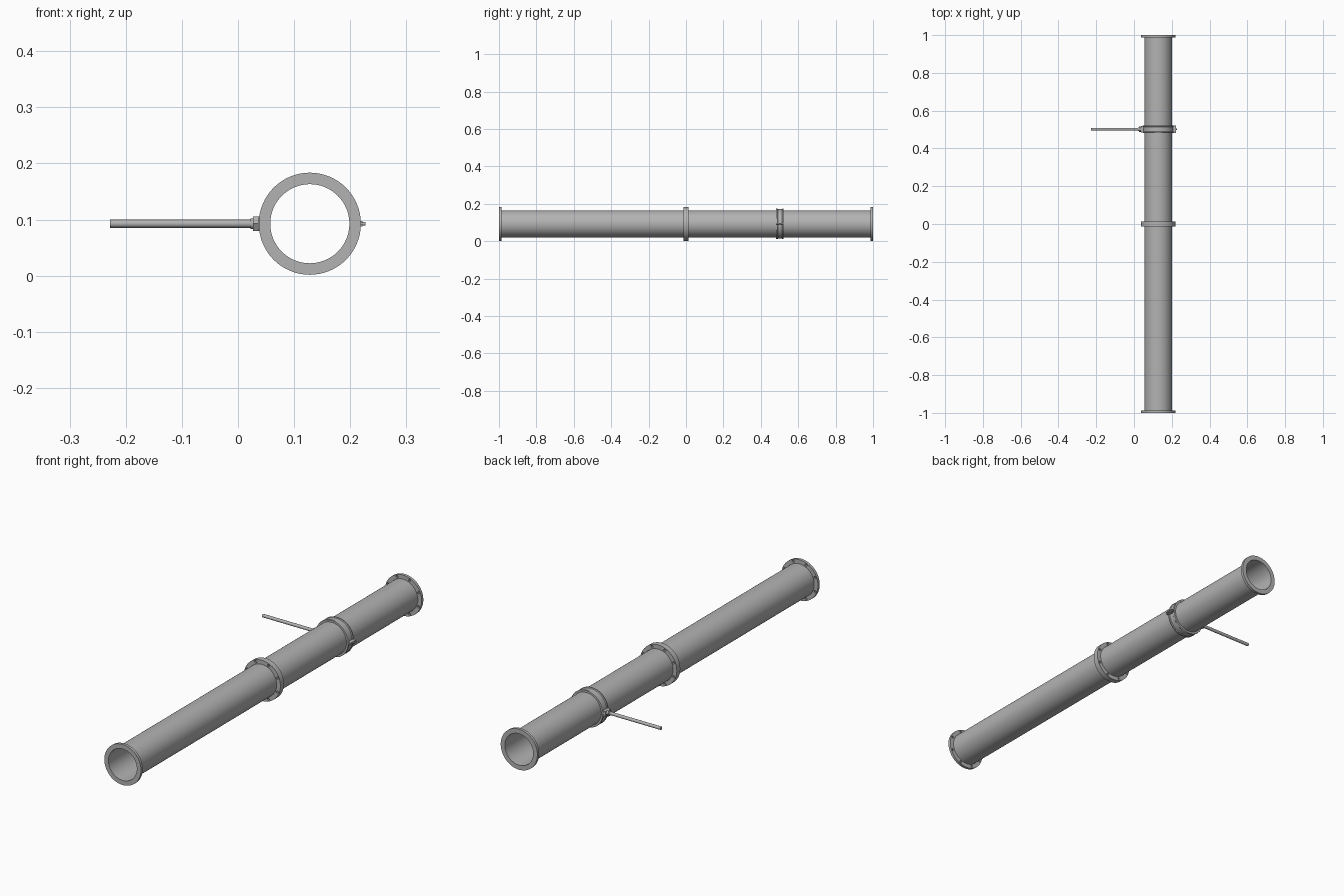
import bpy, bmesh, math
from mathutils import Matrix, Vector

if "Cube" in bpy.data.objects:
    bpy.data.objects.remove(bpy.data.objects["Cube"])

CX, CZ = 0.128, 0.0925   # pipe axis
grey = bpy.data.materials.new("steel grey")
grey.diffuse_color = (0.45, 0.45, 0.45, 1)
grey.use_nodes = True
grey.node_tree.nodes["Principled BSDF"].inputs["Base Color"].default_value = grey.diffuse_color


def finish(name, bm, smooth=True):
    bmesh.ops.recalc_face_normals(bm, faces=bm.faces)
    me = bpy.data.meshes.new(name)
    bm.to_mesh(me)
    bm.free()
    ob = bpy.data.objects.new(name, me)
    bpy.context.collection.objects.link(ob)
    me.materials.append(grey)
    if smooth:
        bpy.ops.object.select_all(action='DESELECT')
        ob.select_set(True)
        bpy.context.view_layer.objects.active = ob
        bpy.ops.object.shade_smooth_by_angle(angle=math.radians(35))
    return ob


def lathe(name, profile, a0=0.0, a1=2 * math.pi, n=64):
    """Sweep a closed (radius, y) profile around the pipe axis."""
    bm = bmesh.new()
    full = abs(a1 - a0 - 2 * math.pi) < 1e-6
    count = n if full else n + 1
    rings = []
    for i in range(count):
        a = a0 + (a1 - a0) * i / n
        rings.append([bm.verts.new((CX + r * math.cos(a), y, CZ + r * math.sin(a)))
                      for r, y in profile])
    k = len(profile)
    for i in range(n):
        p, q = rings[i], rings[(i + 1) % count]
        for j in range(k):
            bm.faces.new((p[j], p[(j + 1) % k], q[(j + 1) % k], q[j]))
    if not full:
        bm.faces.new(rings[0])
        bm.faces.new(rings[-1])
    return finish(name, bm)


def rod(name, x0, x1, r, y, z, sides=24):
    bm = bmesh.new()
    m = Matrix.Translation(((x0 + x1) / 2, y, z)) @ Matrix.Rotation(math.pi / 2, 4, 'Y')
    bmesh.ops.create_cone(bm, cap_ends=True, segments=sides, radius1=r, radius2=r,
                          depth=x1 - x0, matrix=m)
    return finish(name, bm)


def box(name, lo, hi):
    bm = bmesh.new()
    lo, hi = Vector(lo), Vector(hi)
    m = Matrix.Translation((lo + hi) / 2) @ Matrix.Diagonal((*(hi - lo), 1))
    bmesh.ops.create_cube(bm, size=1, matrix=m)
    return finish(name, bm, False)


def flange(name, y0, y1, hole_face):
    """Flange ring with blind bolt holes in the face towards the pipe."""
    ob = lathe(name, [(0.0715, y0), (0.091, y0), (0.091, y1), (0.0715, y1)])
    bm = bmesh.new()
    for i in range(8):
        a = math.pi / 8 + i * math.pi / 4
        m = Matrix.Translation((CX + 0.082 * math.cos(a), hole_face, CZ + 0.082 * math.sin(a)))
        bmesh.ops.create_cone(bm, cap_ends=True, segments=16, radius1=0.0055, radius2=0.0055,
                              depth=0.014, matrix=m @ Matrix.Rotation(math.pi / 2, 4, 'X'))
    cutter = finish(name + "_hole_cutter", bm, False)
    cutter.hide_render = True
    cutter.hide_set(True)
    mod = ob.modifiers.new("holes", 'BOOLEAN')
    mod.operation, mod.object, mod.solver = 'DIFFERENCE', cutter, 'EXACT'


# two pipe lengths, each with a flange at both ends
for name, y0, y1 in (("front", -1.0, 0.0), ("back", 0.0, 1.0)):
    lathe(name + "_pipe", [(0.0705, y0), (0.0725, y0), (0.0725, y1), (0.0705, y1)])
    flange(name + "_pipe_flange_a", y0, y0 + 0.0125, y0 + 0.0125)
    flange(name + "_pipe_flange_b", y1 - 0.0125, y1, y1 - 0.0125)

# clamp: two half bands with raised rims
YC = 0.502
band = [(0.0725, -0.02), (0.081, -0.02), (0.082, -0.018), (0.082, -0.014), (0.079, -0.011),
        (0.079, 0.011), (0.082, 0.014), (0.082, 0.018), (0.081, 0.02), (0.0725, 0.02)]
band = [(r, YC + y) for r, y in band]
gap = 0.06
lathe("clamp_upper_half", band, gap, math.pi - gap, 32)
lathe("clamp_lower_half", band, math.pi + gap, 2 * math.pi - gap, 32)

# clamp ears on the free side with a closing bolt
box("clamp_upper_ear", (0.2, YC - 0.02, CZ + 0.001), (0.222, YC + 0.02, CZ + 0.005))
box("clamp_lower_ear", (0.2, YC - 0.02, CZ - 0.005), (0.222, YC + 0.02, CZ - 0.001))
rod("clamp_hinge_pin", 0.2, 0.2275, 0.0035, YC, CZ)

# mounting boss, nut and threaded rod
box("clamp_boss", (0.036, YC - 0.018, CZ - 0.011), (0.058, YC + 0.018, CZ + 0.011))
rod("rod_nut", 0.027, 0.038, 0.0145, YC, CZ, 6)
rod("rod_collar", 0.022, 0.028, 0.0095, YC, CZ)
rod("hanger_rod", -0.2285, 0.03, 0.0072, YC, CZ)
